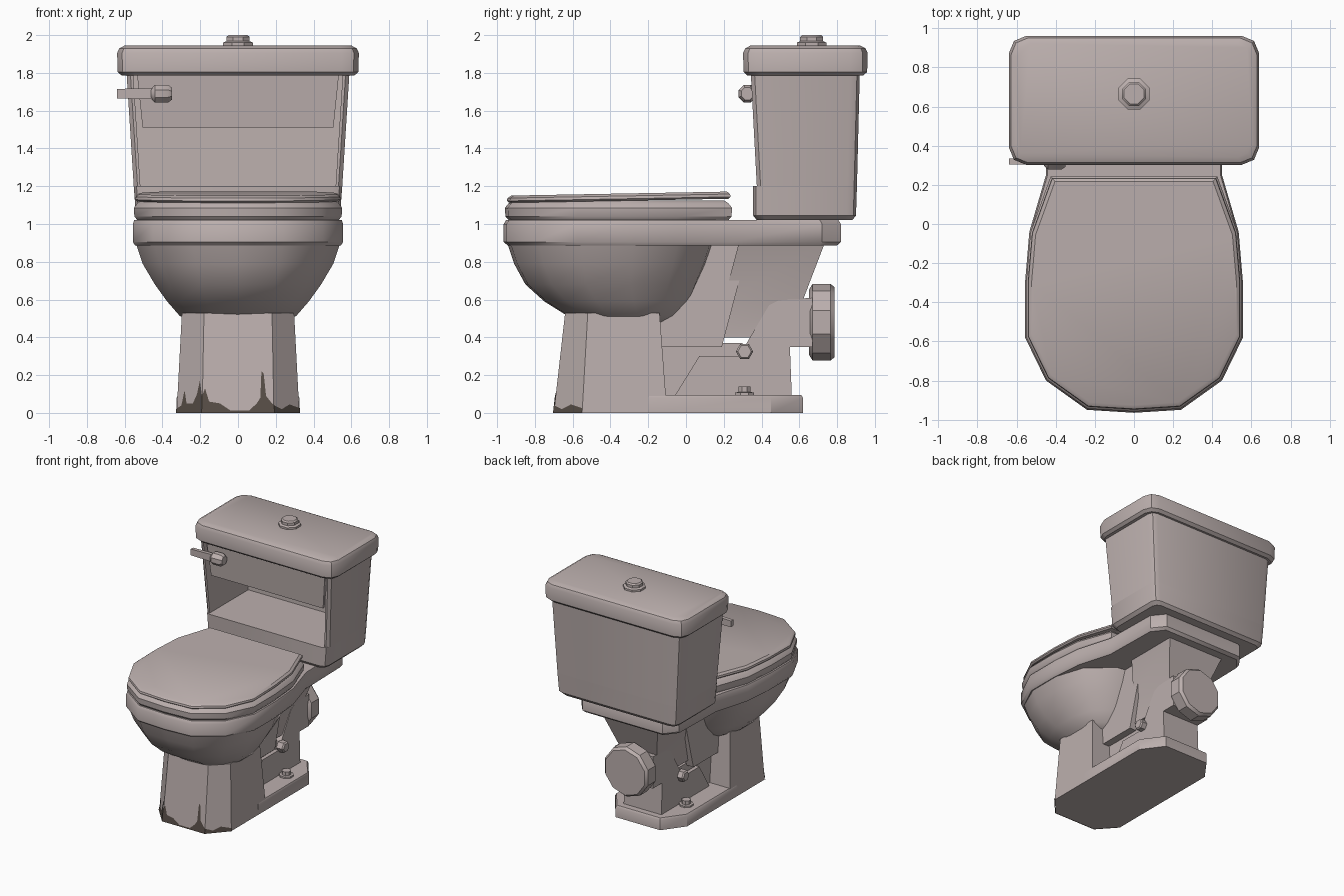
import bpy, math
from mathutils import Vector

if "Cube" in bpy.data.objects:
    bpy.data.objects.remove(bpy.data.objects["Cube"])


def material(name, rgb):
    m = bpy.data.materials.new(name)
    m.diffuse_color = (*rgb, 1)
    m.use_nodes = True
    m.node_tree.nodes["Principled BSDF"].inputs["Base Color"].default_value = m.diffuse_color
    return m


CERAMIC = material("pinkish grey ceramic", (0.50, 0.43, 0.42))
GRIME = material("dark brown grime", (0.095, 0.075, 0.062))


def make(name, verts, faces, mat=CERAMIC, angle=35):
    me = bpy.data.meshes.new(name)
    me.from_pydata([tuple(v) for v in verts], [], faces)
    me.materials.append(mat)
    ob = bpy.data.objects.new(name, me)
    bpy.context.collection.objects.link(ob)
    # consistent outward normals
    import bmesh
    bm = bmesh.new()
    bm.from_mesh(me)
    bmesh.ops.recalc_face_normals(bm, faces=bm.faces)
    bm.to_mesh(me)
    bm.free()
    for p in me.polygons:
        p.use_smooth = True
    me.set_sharp_from_angle(angle=math.radians(angle))
    return ob


def loft(name, rings, mat=CERAMIC, angle=35):
    n = len(rings[0])
    faces = [[k * n + i, k * n + (i + 1) % n, (k + 1) * n + (i + 1) % n, (k + 1) * n + i]
             for k in range(len(rings) - 1) for i in range(n)]
    faces.append(list(range(n))[::-1])
    faces.append([(len(rings) - 1) * n + i for i in range(n)])
    return make(name, [p for r in rings for p in r], faces, mat, angle)


def mirror(half):
    """Close a half outline (x >= 0, front to back) over x = 0."""
    return half + [(-x, y) for x, y in reversed(half) if x > 1e-6]


def scaled(outline, s, z, cy):
    return [(x * s, cy + (y - cy) * s, z) for x, y in outline]


def round_rect(hx, y0, y1, r, z):
    pts = []
    for cx, cy, a0 in ((hx - r, y1 - r, 0), (-hx + r, y1 - r, 90),
                       (-hx + r, y0 + r, 180), (hx - r, y0 + r, 270)):
        for a in (0, 45, 90):
            t = math.radians(a0 + a)
            pts.append((cx + r * math.cos(t), cy + r * math.sin(t), z))
    return pts


def turned(name, centre, axis, profile, n):
    """Round part: profile is (distance along axis, radius)."""
    q = Vector((0, 0, 1)).rotation_difference(Vector(axis))
    c = Vector(centre)
    return loft(name, [[c + q @ Vector((r * math.cos(math.tau * (i + .5) / n),
                                        r * math.sin(math.tau * (i + .5) / n), d))
                        for i in range(n)] for d, r in profile])


def prism(name, poly, hw):
    """Side profile (y, z) extruded across x."""
    return loft(name, [[(x, y, z) for y, z in poly] for x in (-hw, hw)])


# --- Foot: front pedestal, base plate ---
FRONT = [(-.325, -.55), (-.19, -.70), (.19, -.70), (.325, -.55)]
TOP = [(-.297, -.52), (-.18, -.64), (.18, -.64), (.297, -.52)]
loft("pedestal", [[(x, y, 0) for x, y in FRONT + [(.325, -.10), (-.325, -.10)]],
                  [(x, y, .53) for x, y in TOP + [(.297, -.14), (-.297, -.14)]]])
plate = mirror([(.325, -.2), (.325, .45), (.2, .62)])
loft("base_plate", [scaled(plate, 1, 0, .2), scaled(plate, 1, .08, .2), scaled(plate, .975, .095, .2)])

# --- Grime creeping up the pedestal front: (position along front, height) ---
stain = [(0, .02), (.2, .04), (.3, .12), (.4, .05), (.65, .05), (.8, .10), (.9, .17), (1, .09),
         (1.04, .13), (1.1, .06), (1.25, .05), (1.4, .012), (1.65, .012), (1.76, .05), (1.81, .08),
         (1.83, .22), (1.86, .21), (1.89, .09), (1.95, .06), (2, .04), (2.3, .02), (2.6, .045), (3, .025)]


def front_point(s, z):
    k = min(int(s), 2)
    f = z / .53
    low = Vector(FRONT[k]).lerp(Vector(FRONT[k + 1]), s - k)
    high = Vector(TOP[k]).lerp(Vector(TOP[k + 1]), s - k)
    p = low.lerp(high, f)
    return (p.x * 1.012, -.4 + (p.y + .4) * 1.014, z)


n = len(stain)
ob = make("grime_stain", [front_point(s, 0) for s, h in stain] + [front_point(s, h) for s, h in stain],
          [[i, i + 1, n + i + 1, n + i] for i in range(n - 1)], GRIME)
if ob.data.polygons[n // 2].normal.y > 0:
    ob.data.flip_normals()

# --- Bowl ---
oval = mirror([(0, -1), (.44, -.97), (.82, -.70), (1, -.30), (1, .2), (.86, .62), (.5, .93), (0, 1)])
rings = []
for z, hw, yf, yb in ((.47, .22, -.5, -.06), (.515, .31, -.63, -.01), (.59, .375, -.75, .04),
                      (.68, .44, -.85, .08), (.79, .505, -.91, .13), (.91, .545, -.95, .17)):
    rings.append([(x * hw, (yf + yb) / 2 + y * (yb - yf) / 2, z) for x, y in oval])
loft("bowl", rings)

# --- Rim and tank deck ---
front_half = [(0, -.965), (.24, -.95), (.45, -.80), (.557, -.58), (.557, -.3), (.535, -.04)]
rim = mirror(front_half + [(.45, .25), (.44, .72), (.36, .82)])
loft("rim_and_deck", [scaled(rim, s, z, -.07) for s, z in
                      ((.975, .885), (1, .905), (1, 1.0), (.985, 1.022))])

# --- Seat and cover ---
ring = mirror(front_half + [(.43, .25)])
loft("seat", [scaled(ring, s, z, -.35) for s, z in
              ((.96, 1.022), (.985, 1.04), (.99, 1.085), (.96, 1.108), (.92, 1.125))])
cover = []
for s, z in ((.955, 1.112), (.975, 1.122), (.97, 1.137), (.94, 1.15)):
    cover.append([(x, y, h + .022 * (y + .95) / 1.2) for x, y, h in scaled(ring, s, z, -.3)])
loft("seat_cover", cover)

# --- Body behind the bowl, trapway and outlet ---
prism("spine", [(-.2, .05), (.3, .05), (.3, .37), (-.2, .37)], .14)
prism("rear_body", [(-.16, .35), (.19, .35), (.335, .9), (-.1, .9)], .2)
loft("neck", [[(-w, a, z), (w, a, z), (w, b, z), (-w, b, z)] for z, w, a, b in
              ((.4, .16, .15, .54), (.6, .17, .2, .62), (.9, .26, .28, .735))])
prism("trapway", [(-.06, .09), (.07, .3), (.28, .3), (.44, .57), (.49, .595), (.67, .61),
                  (.67, .35), (.55, .35), (.56, .09)], .17)
turned("outlet_pipe", (0, .65, .48), (0, 1, 0), ((0, .17), (.02, .203), (.115, .203), (.137, .185)), 10)

# --- Bolts, both sides ---
for side, word in ((1, "right"), (-1, "left")):
    turned(word + "_floor_bolt", (side * .22, .31, .09), (0, 0, 1),
           ((0, .055), (.018, .055), (.02, .035), (.05, .035)), 8)
    turned(word + "_side_bolt", (side * .16, .31, .325), (side, 0, 0), ((0, .046), (.05, .046), (.06, .036)), 6)

# --- Tank: solid lower part, open-fronted walls, torn front panel ---
loft("tank_bottom", [round_rect(.515, .375, .88, .05, 1.02), round_rect(.54, .355, .90, .05, 1.045),
                     round_rect(.552, .355, .905, .05, 1.2)])


def wall_ring(hx, y0, y1, z, t=.035, c=.05):
    half = [(hx - t, y1 - t), (hx - t, y0), (hx - .02, y0), (hx, y0 + .02),
            (hx, y1 - c), (hx - .015, y1 - .015), (hx - c, y1)]
    return [(x, y, z) for x, y in half + [(-x, y) for x, y in reversed(half)]]


loft("tank_walls", [wall_ring(.552, .375, .905, 1.2), wall_ring(.59, .343, .92, 1.8)])
loft("tank_front_panel", [[(-w, y, z), (w, y, z), (w, y + .02, z), (-w, y + .02, z)]
                          for w, y, z in ((.505, .375, 1.51), (.535, .355, 1.8))])

# --- Tank lid and push button ---
loft("tank_lid", [round_rect(.64 - d, .302 + d, .962 - d, .09 - d * .5, z) for d, z in
                  ((.025, 1.785), (.003, 1.805), (0, 1.905), (.012, 1.93), (.04, 1.945))])
turned("flush_button", (0, .665, 1.94), (0, 0, 1),
       ((0, .085), (.02, .085), (.028, .066), (.05, .066), (.06, .055)), 8)

# --- Flush lever ---
turned("lever_hub", (-.46, .325, 1.69), (1, 0, 0), ((0, .03), (.02, .05), (.09, .05), (.11, .035)), 8)
loft("lever_arm", [[(x, .305, 1.69 - h), (x, .335, 1.69 - h), (x, .335, 1.69 + h), (x, .305, 1.69 + h)]
                   for x, h in ((-.64, .025), (-.44, .03))])
